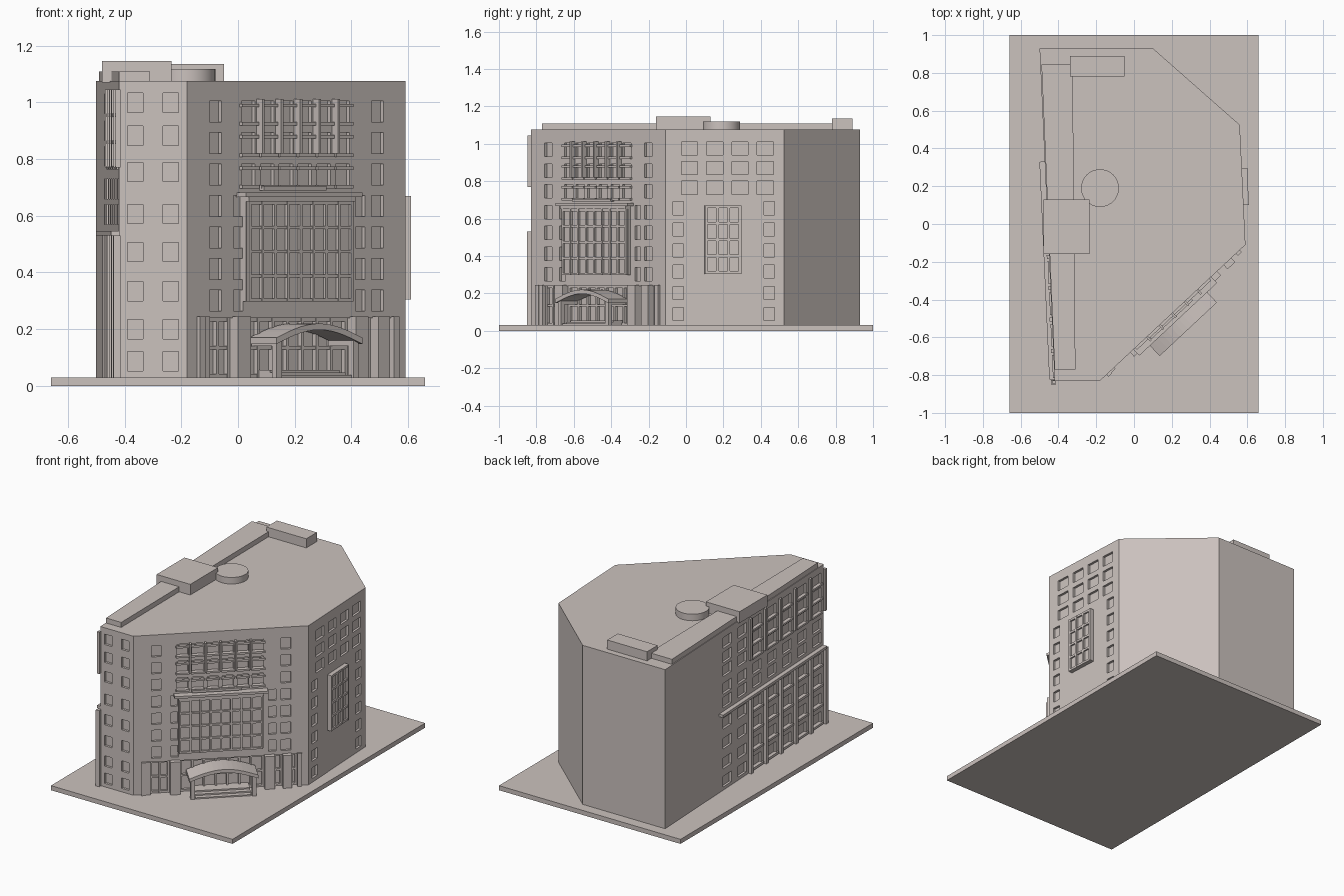
import bpy, bmesh, math
from mathutils import Matrix, Vector

if "Cube" in bpy.data.objects:
    bpy.data.objects.remove(bpy.data.objects["Cube"])

stone = bpy.data.materials.new("warm_grey_stone")
stone.diffuse_color = (0.60, 0.54, 0.515, 1)
stone.use_nodes = True
stone.node_tree.nodes["Principled BSDF"].inputs["Base Color"].default_value = stone.diffuse_color


def finish(name, bm):
    bmesh.ops.recalc_face_normals(bm, faces=bm.faces)
    me = bpy.data.meshes.new(name)
    bm.to_mesh(me)
    bm.free()
    me.materials.append(stone)
    ob = bpy.data.objects.new(name, me)
    bpy.context.collection.objects.link(ob)
    return ob


def prism(name, pts, h0, h1, M=Matrix()):
    """Extrude a closed outline from h0 to h1 along local z."""
    bm = bmesh.new()
    f = bm.faces.new([bm.verts.new((x, y, h0)) for x, y in pts])
    r = bmesh.ops.extrude_face_region(bm, geom=[f])
    top = [v for v in r["geom"] if isinstance(v, bmesh.types.BMVert)]
    bmesh.ops.translate(bm, verts=top, vec=(0, 0, h1 - h0))
    bmesh.ops.transform(bm, matrix=M, verts=bm.verts)
    return finish(name, bm)


def wall(p, q):
    """Wall frame: x runs along the wall, y points inward, z up."""
    u = (Vector(q) - Vector(p)).normalized()
    return Matrix(((u.x, -u.y, 0, p[0]), (u.y, u.x, 0, p[1]), (0, 0, 1, 0), (0, 0, 0, 1)))


def box(bm, M, u0, u1, n0, n1, z0, z1):
    """Box on a wall; n is the distance out from the wall face."""
    S = Matrix.Diagonal((u1 - u0, n1 - n0, z1 - z0, 1))
    T = Matrix.Translation(((u0 + u1) / 2, -(n0 + n1) / 2, (z0 + z1) / 2))
    bmesh.ops.create_cube(bm, size=1, matrix=M @ T @ S)


def grid(bm, M, u0, u1, z0, z1, cols, rows, n0, n1, w):
    """Frame and glazing bars."""
    for i in range(cols + 1):
        u = u0 + (u1 - u0 - w) * i / cols
        box(bm, M, u, u + w, n0, n1, z0, z1)
    for j in range(rows + 1):
        z = z0 + (z1 - z0 - w) * j / rows
        box(bm, M, u0, u1, n0, n1 - 0.002, z, z + w)


outline = [(-0.50, 0.93), (-0.42, -0.83), (-0.18, -0.83), (0.59, -0.11), (0.56, 0.525), (0.10, 0.93)]
west, south, diag, east = [wall(outline[i], outline[i + 1]) for i in range(4)]
D = 0.015  # window depth


def du(x):
    """Position along the diagonal wall for a given x."""
    return (x + 0.18) * 1.369


# site slab and main block
bm = bmesh.new()
box(bm, Matrix(), -0.66, 0.66, -1, 1, 0, 0.03)
finish("ground_slab", bm)
body = prism("building_body", outline, 0.02, 1.075)

# window recesses
cut = bmesh.new()


def window(M, u, w, z, h):
    box(cut, M, u, u + w, -D, 0.02, z, z + h)


ROWS = (0.053, 0.166, 0.30, 0.438, 0.572, 0.72, 0.848, 0.965)
for z in ROWS:
    for u in (0.03, 0.155):
        window(south, u, 0.055, z, 0.068)

DROWS = [0.265 + 0.111 * i for i in range(7)]
UPPER = [du(0.012 + 0.0665 * i) for i in range(6)]
for z in DROWS:
    for x in (-0.10, 0.47):
        window(diag, du(x), 0.058, z, 0.073)
for z in DROWS[:4]:
    for x in (-0.015, 0.415):
        window(diag, du(x), 0.045, z, 0.073)
for z in DROWS[4:]:
    for u in UPPER:
        window(diag, u, 0.066, z, 0.073)
box(cut, diag, du(-0.13), du(0.545), -0.03, 0.02, 0.03, 0.24)  # entrance recess

for z in (0.73, 0.835, 0.94):
    for y in (-0.025, 0.11, 0.245, 0.38):
        window(east, y + 0.11, 0.088, z, 0.07)
for i in range(6):
    for y in (-0.07, 0.418):
        window(east, y + 0.11, 0.057, 0.055 + 0.113 * i, 0.07)

WCOLS = [0.93 - 0.24 + 0.166 * i for i in range(7)]
WROWS = (0.05, 0.17, 0.30, 0.43, 0.57, 0.66, 0.775, 0.865, 0.96)
for z in WROWS:
    for u in WCOLS:
        window(west, u - 0.045, 0.09, z, 0.07)

cutter = finish("window_cutter", cut)
cutter.hide_render = True
mod = body.modifiers.new("windows", "BOOLEAN")
mod.operation, mod.solver, mod.object = "DIFFERENCE", "EXACT", cutter
bpy.context.view_layer.objects.active = body
bpy.ops.object.modifier_apply(modifier="windows")
bpy.data.objects.remove(cutter)

# west wall cornice, pilasters and window bars
bm = bmesh.new()
box(bm, west, 0.60, 1.755, -0.005, 0.028, 0.53, 0.547)
for u in [c + 0.083 for c in WCOLS[1:]]:
    box(bm, west, u - 0.012, u + 0.012, -0.005, 0.02, 0.03, 0.53)
    box(bm, west, u - 0.01, u + 0.01, -0.005, 0.012, 0.77, 1.045)
for u in WCOLS[2:]:
    for z in WROWS[:4]:
        box(bm, west, u - 0.06, u + 0.06, -0.005, 0.01, z - 0.015, z)
    for z in WROWS[6:]:
        box(bm, west, u - 0.06, u + 0.06, -0.005, 0.008, z - 0.012, z)
finish("west_pilasters", bm)

# east projecting window
bm = bmesh.new()
box(bm, east, 0.212, 0.403, -0.005, 0.018, 0.307, 0.668)
grid(bm, east, 0.21, 0.405, 0.305, 0.67, 3, 4, -0.005, 0.03, 0.014)
finish("east_bay_window", bm)

# curtain wall over the entrance
bm = bmesh.new()
a, b = du(0.03) - 0.02, du(0.405) - 0.02
box(bm, diag, a, b, -0.005, 0.018, 0.297, 0.65)
grid(bm, diag, a + 0.005, b - 0.005, 0.297, 0.65, 8, 4, 0, 0.03, 0.011)
finish("curtain_wall", bm)

# cornice bands
bm = bmesh.new()
box(bm, diag, a, b, -0.005, 0.035, 0.65, 0.668)
box(bm, diag, a - 0.025, b + 0.025, -0.005, 0.045, 0.667, 0.682)
box(bm, diag, du(0.075), du(0.295), -0.005, 0.025, 0.69, 0.705)
finish("curtain_wall_cornice", bm)

# fins and sills of the upper windows
bm = bmesh.new()
for u in UPPER[1:]:
    box(bm, diag, u - 0.018, u - 0.007, -0.005, 0.03, 0.82, 1.012)
for u in UPPER:
    for z in DROWS[4:]:
        box(bm, diag, u - 0.008, u + 0.074, -0.005, 0.014, z - 0.012, z)
        box(bm, diag, u - 0.008, u + 0.074, -0.005, 0.014, z + 0.052, z + 0.064)
finish("upper_window_fins", bm)

# ground floor piers and glazing
bm = bmesh.new()
for x, w, n in ((-0.145, 0.02, 0.015), (-0.125, 0.02, 0.01), (-0.02, 0.045, 0.03),
                (0.395, 0.045, 0.03), (0.475, 0.04, 0.03), (0.54, 0.02, 0.015)):
    box(bm, diag, du(x), du(x + w), -0.035, n, 0.03, 0.245)
for x0, x1, c in ((-0.105, -0.02, 2), (0.025, 0.395, 7), (0.44, 0.475, 1), (0.515, 0.54, 1)):
    grid(bm, diag, du(x0), du(x1), 0.03, 0.24, c, 2, -0.035, -0.012, 0.012)
finish("entrance_piers", bm)

# arched canopy
N = 14
U0, U1 = 0.32, 0.735


def arch(z):
    return [(U0 + (U1 - U0) * i / N, z + 0.05 * math.sin(math.pi * i / N)) for i in range(N + 1)]


prism("canopy_roof", arch(0.148) + arch(0.17)[::-1], -0.02, 0.12,
      diag @ Matrix.Rotation(math.pi / 2, 4, "X"))

# canopy posts and side beams
bm = bmesh.new()
for u in (U0 + 0.01, U1 - 0.035):
    box(bm, diag, u, u + 0.025, 0.085, 0.11, 0.03, 0.16)
    box(bm, diag, u, u + 0.025, -0.02, 0.11, 0.14, 0.16)
finish("canopy_posts", bm)

# entrance steps
bm = bmesh.new()
for i in range(3):
    box(bm, diag, U0 + 0.04, U1 - 0.04, -0.03, 0.105 - 0.03 * i, 0.025, 0.038 + 0.009 * i)
finish("entrance_steps", bm)

# roof parts
prism("roof_parapet_strip", [(-0.49, 0.845), (-0.42, -0.77), (-0.31, -0.77), (-0.325, 0.845)], 1.07, 1.108)
bm = bmesh.new()
box(bm, Matrix(), -0.48, -0.235, -0.13, 0.16, 1.07, 1.145)
finish("roof_lift_house", bm)
bm = bmesh.new()
box(bm, Matrix(), -0.34, -0.05, -0.89, -0.78, 1.07, 1.135)
finish("roof_plant_box", bm)
bm = bmesh.new()
bmesh.ops.create_cone(bm, cap_ends=True, segments=40, radius1=0.1, radius2=0.1, depth=0.05,
                      matrix=Matrix.Translation((-0.18, 0.19, 1.093)))
drum = finish("roof_drum", bm)
bpy.ops.object.select_all(action="DESELECT")
drum.select_set(True)
bpy.context.view_layer.objects.active = drum
bpy.ops.object.shade_smooth_by_angle()
